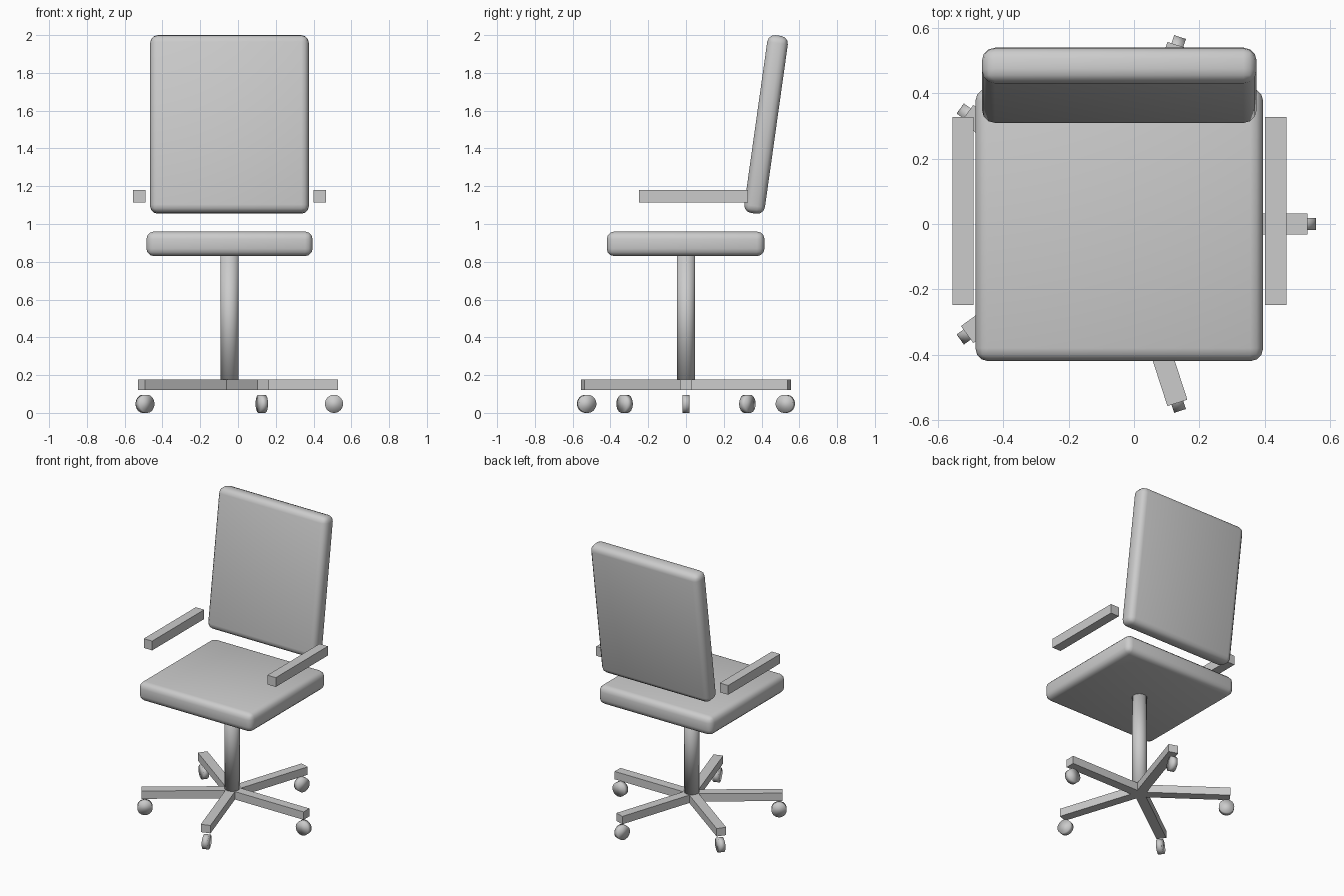
import bpy, math
from mathutils import Matrix, Vector

if "Cube" in bpy.data.objects:
    bpy.data.objects.remove(bpy.data.objects["Cube"])

CX = -0.045                      # x of the column axis
grey = bpy.data.materials.new("light_grey")
grey.diffuse_color = (0.6, 0.6, 0.6, 1)
grey.use_nodes = True
grey.node_tree.nodes["Principled BSDF"].inputs["Base Color"].default_value = grey.diffuse_color


def finish(obj, name):
    obj.name = name
    obj.data.materials.append(grey)
    return obj


def box(name, size, matrix, bevel=0):
    bpy.ops.mesh.primitive_cube_add(size=1)
    obj = bpy.context.object
    obj.data.transform(Matrix.Diagonal((*size, 1)))
    obj.matrix_world = matrix
    if bevel:
        mod = obj.modifiers.new("rounded_edges", "BEVEL")
        mod.width = bevel
        mod.segments = 3
        bpy.ops.object.modifier_apply(modifier=mod.name)
        bpy.ops.object.shade_smooth_by_angle(angle=math.radians(35))
    return finish(obj, name)


def cylinder(name, radius, depth, matrix):
    bpy.ops.mesh.primitive_cylinder_add(vertices=32, radius=radius, depth=depth)
    obj = bpy.context.object
    obj.matrix_world = matrix
    bpy.ops.object.shade_smooth()
    return finish(obj, name)


def at(x, y, z):
    return Matrix.Translation(Vector((x, y, z)))


# Cushions
box("seat", (0.88, 0.835, 0.13), at(CX, -0.002, 0.895), 0.04)
box("backrest", (0.84, 0.11, 0.95),
    at(CX, 0.424, 1.527) @ Matrix.Rotation(math.radians(-8), 4, "X"), 0.04)

# Armrests
for side, label in ((-1, "left"), (1, "right")):
    box(f"armrest_{label}", (0.065, 0.575, 0.065),
        at(CX + side * 0.478, 0.04, 1.147))

# Column
cylinder("column", 0.048, 0.68, at(CX, 0, 0.5))

# Five base legs, each with a wheel under its tip
for i in range(5):
    spin = at(CX, 0, 0) @ Matrix.Rotation(math.radians(72 * i), 4, "Z")
    box(f"base_leg_{i + 1}", (0.575, 0.064, 0.055), spin @ at(0.2875, 0, 0.148))
    cylinder(f"wheel_{i + 1}", 0.048, 0.038,
             spin @ at(0.553, 0, 0.048) @ Matrix.Rotation(math.pi / 2, 4, "X"))
